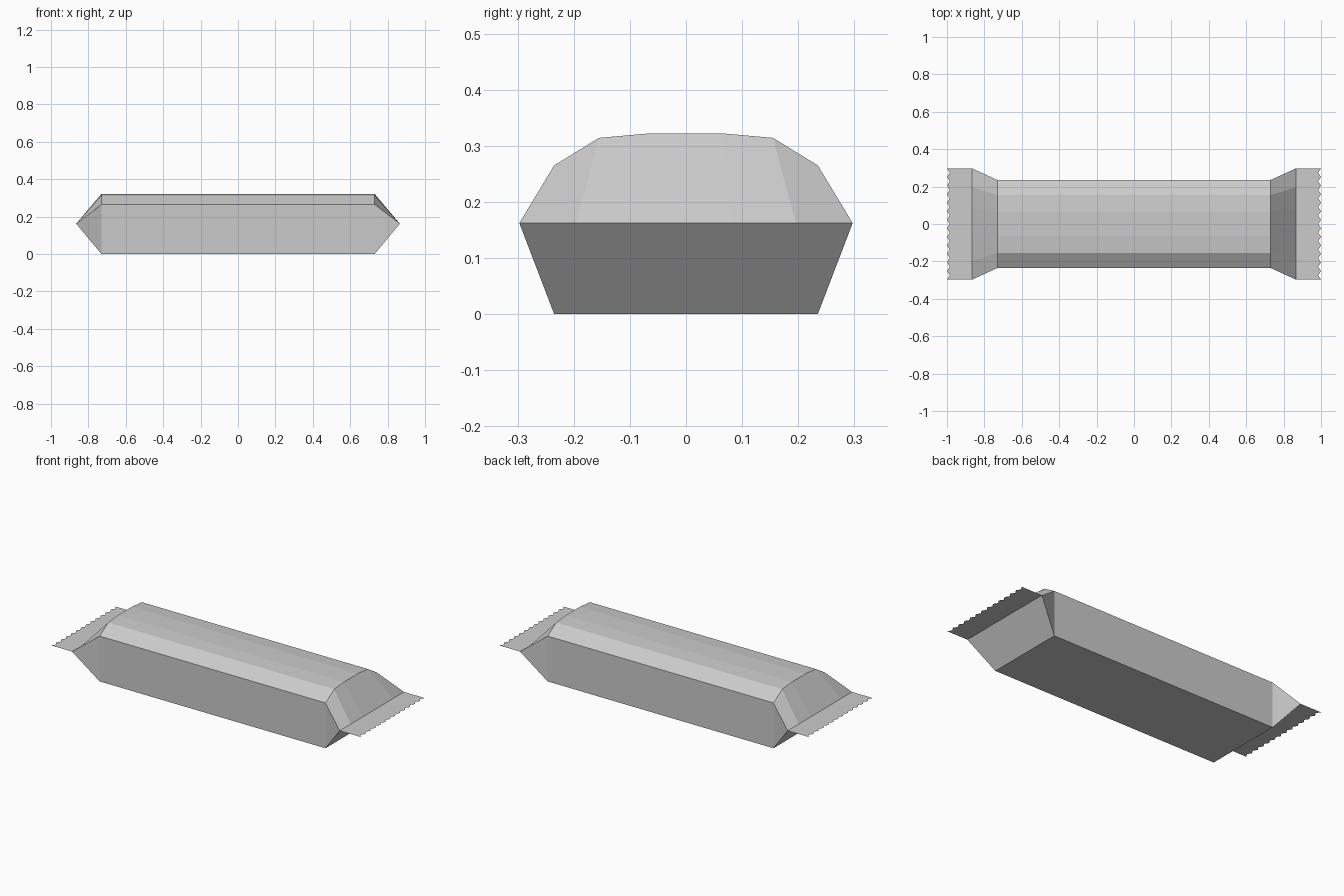
import bpy
import bmesh

if "Cube" in bpy.data.objects:
    bpy.data.objects.remove(bpy.data.objects["Cube"], do_unlink=True)

BODY_X, SEAL_X, TIP_X = 0.73, 0.865, 1.0
SEAL_Y, SEAL_Z = 0.297, 0.162
TEETH, TOOTH_DEPTH = 13, 0.015

foil = bpy.data.materials.new("grey foil")
foil.use_nodes = True
foil.diffuse_color = (0.6, 0.6, 0.6, 1)
foil.node_tree.nodes["Principled BSDF"].inputs["Base Color"].default_value = foil.diffuse_color


def finish(name, bm):
    mesh = bpy.data.meshes.new(name)
    bm.to_mesh(mesh)
    bm.free()
    mesh.materials.append(foil)
    obj = bpy.data.objects.new(name, mesh)
    bpy.context.collection.objects.link(obj)
    return obj


# Wrapper body: flat base, upright sides and a faceted arched top
half = [(0.235, 0), (0.235, 0.265), (0.155, 0.314), (0.065, 0.322)]
section = half + [(-y, z) for y, z in reversed(half)]
widen = SEAL_Y / half[0][0]

bm = bmesh.new()
rings = []
for side in (-1, 1):
    body = [bm.verts.new((side * BODY_X, y, z)) for y, z in section]
    seal = [bm.verts.new((side * SEAL_X, y * widen, SEAL_Z)) for y, z in section]
    rings += [seal, body] if side < 0 else [body, seal]
for a, b in zip(rings, rings[1:]):
    for i in range(len(section)):
        j = (i + 1) % len(section)
        bm.faces.new((a[i], a[j], b[j], b[i]))
# Pinch both ends shut along the seal lines
bmesh.ops.remove_doubles(bm, verts=bm.verts, dist=0.0005)
bmesh.ops.recalc_face_normals(bm, faces=bm.faces)
finish("wrapper_body", bm)

# Flat crimped end flaps with a zigzag outer edge
for side, name in ((1, "left_end_flap"), (-1, "right_end_flap")):
    bm = bmesh.new()
    outline = [(SEAL_X, SEAL_Y), (SEAL_X, -SEAL_Y)]
    for i in range(2 * TEETH + 1):
        x = TIP_X - (TOOTH_DEPTH if i % 2 else 0)
        outline.append((x, -SEAL_Y + SEAL_Y * i / TEETH))
    face = bm.faces.new([bm.verts.new((side * x, y, SEAL_Z)) for x, y in outline])
    face.normal_update()
    if face.normal.z < 0:
        face.normal_flip()
    finish(name, bm)
